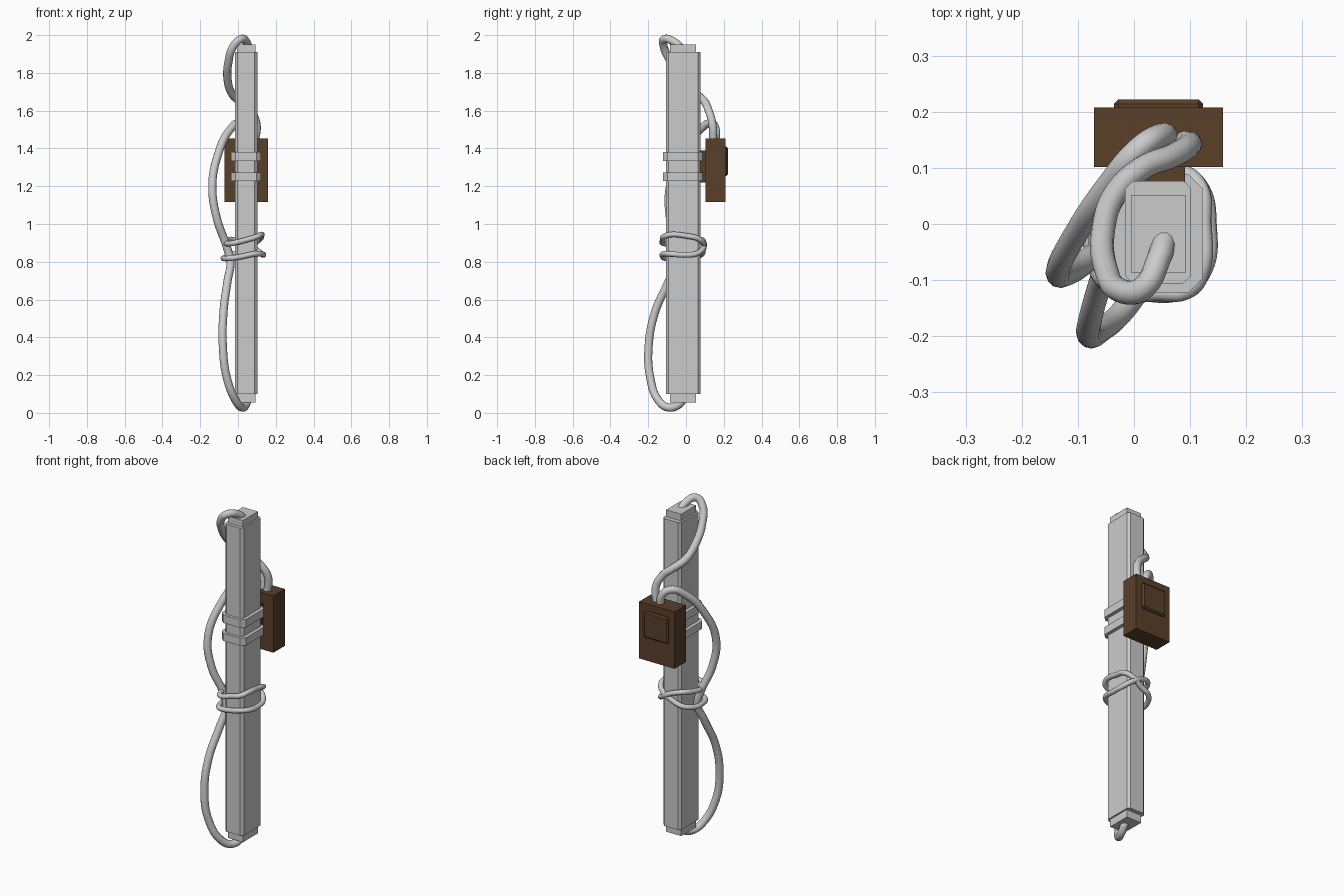
import bpy, bmesh
from mathutils import Vector

brown = bpy.data.materials.new("dark_brown")
brown.diffuse_color = (0.10, 0.05, 0.023, 1)


def prism(name, x, y, z, chamfer=0.0, axis="z", mat=None):
    """Box from ranges, its four edges along the given axis chamfered."""
    lo, hi = Vector((x[0], y[0], z[0])), Vector((x[1], y[1], z[1]))
    mid, size = (lo + hi) / 2, hi - lo
    bm = bmesh.new()
    bmesh.ops.create_cube(bm, size=1)
    for v in bm.verts:
        v.co = Vector(a * b for a, b in zip(v.co, size))
    if chamfer:
        k = "xyz".index(axis) if axis in "xyz" else None
        edges = [e for e in bm.edges if k is None or
                 abs((e.verts[0].co - e.verts[1].co)[k]) > 1e-6]
        bmesh.ops.bevel(bm, geom=edges, offset=chamfer, segments=1,
                        affect='EDGES', profile=0.5)
    me = bpy.data.meshes.new(name)
    bm.to_mesh(me)
    bm.free()
    ob = bpy.data.objects.new(name, me)
    ob.location = mid
    bpy.context.collection.objects.link(ob)
    if mat:
        me.materials.append(mat)
    return ob


def tube(name, pts, radius, closed=False):
    """Smooth round cable through the points."""
    cu = bpy.data.curves.new(name + "_path", 'CURVE')
    cu.dimensions = '3D'
    cu.bevel_depth = radius
    cu.bevel_resolution = 4
    cu.resolution_u = 8
    cu.use_fill_caps = True
    sp = cu.splines.new('BEZIER')
    sp.bezier_points.add(len(pts) - 1)
    for bp, p in zip(sp.bezier_points, pts):
        bp.co = p
        bp.handle_left_type = bp.handle_right_type = 'AUTO'
    sp.use_cyclic_u = closed
    tmp = bpy.data.objects.new(name + "_path", cu)
    bpy.context.collection.objects.link(tmp)
    dg = bpy.context.evaluated_depsgraph_get()
    me = bpy.data.meshes.new_from_object(tmp.evaluated_get(dg))
    bpy.data.objects.remove(tmp)
    me.name = name
    for p in me.polygons:
        p.use_smooth = True
    ob = bpy.data.objects.new(name, me)
    bpy.context.collection.objects.link(ob)
    return ob


# Long bar with a stepped cap on each end
prism("bar", (-0.016, 0.102), (-0.106, 0.077), (0.10, 1.91), 0.014)
prism("top_cap", (-0.005, 0.093), (-0.086, 0.052), (1.90, 1.95))
prism("bottom_cap", (-0.005, 0.093), (-0.086, 0.052), (0.055, 0.11))

# Two clamp bands
for name, z in (("upper_band", (1.333, 1.38)), ("lower_band", (1.227, 1.272))):
    prism(name, (-0.036, 0.122), (-0.122, 0.088), z, 0.024)

# Box on the back with its bracket and raised cover
prism("bracket", (-0.004, 0.091), (0.07, 0.11), (1.22, 1.39), mat=brown)
prism("box", (-0.071, 0.159), (0.102, 0.208), (1.117, 1.452), mat=brown)
prism("box_cover", (-0.036, 0.123), (0.194, 0.222), (1.255, 1.41), 0.008,
      axis="all", mat=brown)

# Short cable from the top cap to the box
tube("upper_cable", [
    (0.055, -0.025, 1.93), (0.045, -0.06, 1.962), (0.015, -0.115, 1.979),
    (-0.025, -0.118, 1.94), (-0.05, -0.08, 1.86), (-0.055, -0.01, 1.765),
    (-0.032, 0.055, 1.69), (0.015, 0.10, 1.645), (0.065, 0.12, 1.60),
    (0.098, 0.14, 1.53), (0.088, 0.145, 1.43)], 0.0215)

# Long cable from the box to the bottom cap
tube("lower_cable", [
    (0.06, 0.155, 1.43), (0.046, 0.157, 1.50), (0.01, 0.135, 1.533),
    (-0.045, 0.07, 1.495), (-0.105, -0.02, 1.37), (-0.136, -0.085, 1.20),
    (-0.112, -0.085, 1.03), (-0.06, -0.05, 0.88), (-0.04, -0.05, 0.80),
    (-0.055, -0.09, 0.70), (-0.077, -0.165, 0.53), (-0.08, -0.198, 0.35),
    (-0.06, -0.19, 0.19), (-0.012, -0.145, 0.065), (0.022, -0.09, 0.028),
    (0.045, -0.03, 0.05), (0.048, -0.015, 0.075)], 0.0215)

# Tie wire: two turns around bar and cable, crossing at the back
tube("tie_wire", [
    (-0.03, -0.12, 0.898), (0.04, -0.123, 0.915), (0.10, -0.117, 0.933),
    (0.122, -0.08, 0.944), (0.124, 0.0, 0.937), (0.118, 0.065, 0.922),
    (0.08, 0.094, 0.892), (0.03, 0.09, 0.862), (-0.03, 0.08, 0.838),
    (-0.068, 0.03, 0.823), (-0.076, -0.04, 0.818), (-0.05, -0.105, 0.818),
    (0.01, -0.122, 0.826), (0.09, -0.118, 0.842), (0.126, -0.08, 0.841),
    (0.133, 0.0, 0.836), (0.122, 0.06, 0.845), (0.085, 0.092, 0.872),
    (0.03, 0.094, 0.902), (-0.03, 0.075, 0.918), (-0.06, 0.02, 0.91),
    (-0.06, -0.07, 0.896)], 0.0145, closed=True)
